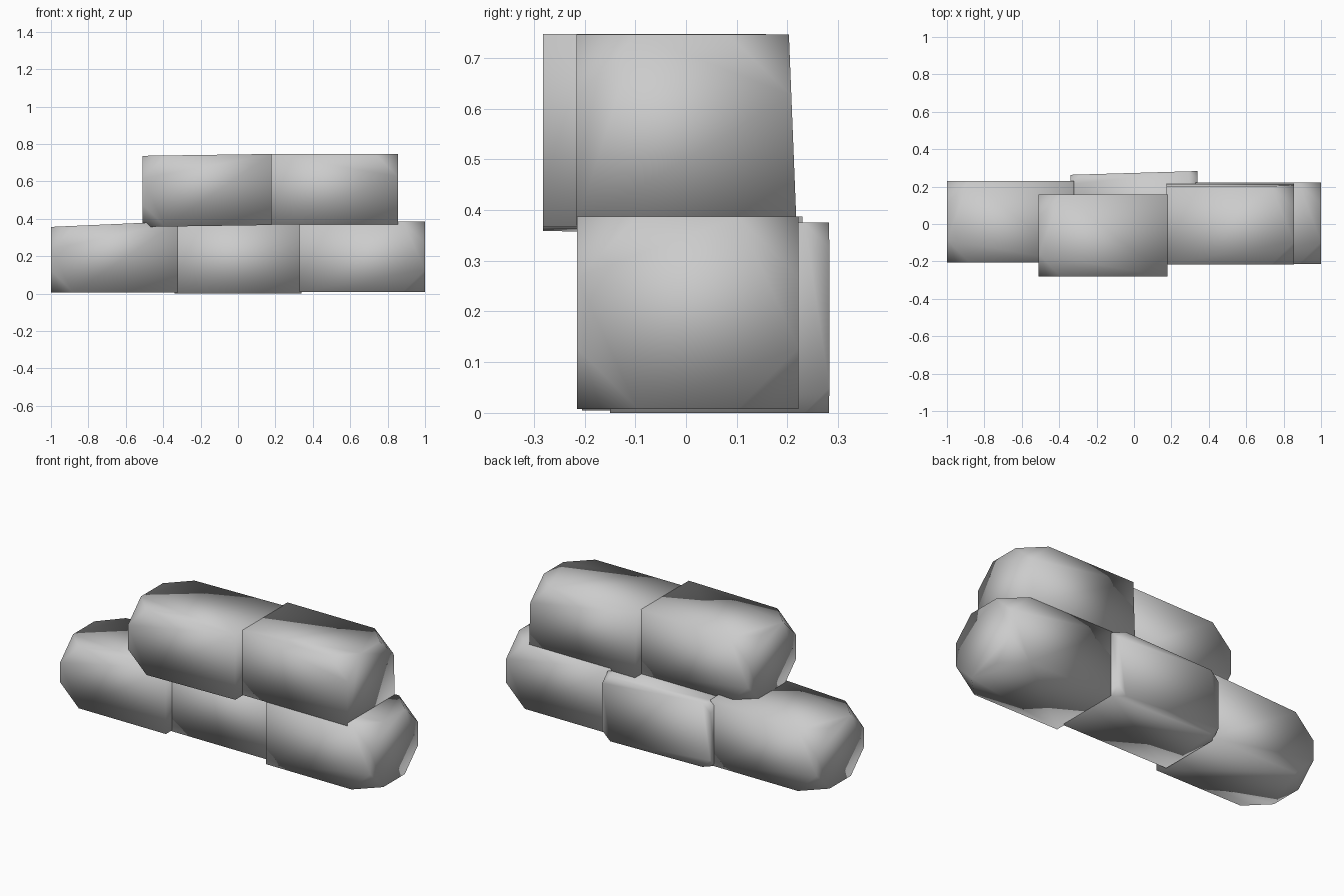
import bpy, bmesh
from mathutils import Vector

default = bpy.data.objects.get("Cube")
if default:
    bpy.data.objects.remove(default, do_unlink=True)

stone = bpy.data.materials.new("plain_grey")
stone.use_nodes = True
GREY = (0.6, 0.6, 0.6, 1)
stone.diffuse_color = GREY
stone.node_tree.nodes["Principled BSDF"].inputs["Base Color"].default_value = GREY


def block(name, low, high, cut_rule, cut=0.12, nudges=()):
    """Box between two corners; the corners picked by cut_rule are trimmed off."""
    low, high = Vector(low), Vector(high)
    mid, half = (low + high) / 2, (high - low) / 2
    bm = bmesh.new()
    bmesh.ops.create_cube(bm, size=2)
    trimmed = [v for v in bm.verts if cut_rule(*v.co)]
    for v in bm.verts:
        sign = v.co.copy()
        v.co = mid + Vector(s * h for s, h in zip(sign, half))
        for rule, shift in nudges:
            if rule(*sign):
                v.co += Vector(shift)
    bmesh.ops.bevel(bm, geom=trimmed, offset=cut, offset_type='OFFSET',
                    affect='VERTICES', segments=1, profile=0.5)
    bmesh.ops.recalc_face_normals(bm, faces=bm.faces)
    for f in bm.faces:
        f.smooth = True
    mesh = bpy.data.meshes.new(name)
    bm.to_mesh(mesh)
    bm.free()
    mesh.materials.append(stone)
    obj = bpy.data.objects.new(name, mesh)
    bpy.context.collection.objects.link(obj)
    return obj


# Bottom course: two end blocks and a middle block pushed to the back
block("lower_right_block", (-1, -0.205, 0.005), (-0.32, 0.23, 0.387),
      lambda x, y, z: x < 0,
      nudges=[(lambda x, y, z: x < 0 and z > 0, (0, 0, -0.03))])
block("lower_middle_block", (-0.34, -0.15, 0), (0.34, 0.283, 0.375),
      lambda x, y, z: y > 0, cut=0.05,
      nudges=[(lambda x, y, z: x < 0 and y > 0, (0, -0.02, 0))])
block("lower_left_block", (0.33, -0.215, 0.008), (1, 0.222, 0.387),
      lambda x, y, z: x > 0)

# Top course: one block stepped forward, one flush with the end below it
block("upper_right_block", (-0.51, -0.282, 0.357), (0.18, 0.158, 0.737),
      lambda x, y, z: x < 0,
      nudges=[(lambda x, y, z: x > 0, (0, 0, 0.01))])
block("upper_left_block", (0.175, -0.216, 0.37), (0.855, 0.218, 0.746),
      lambda x, y, z: x > 0 and z > 0,
      nudges=[(lambda x, y, z: z > 0 and y > 0, (0, -0.015, 0))])
